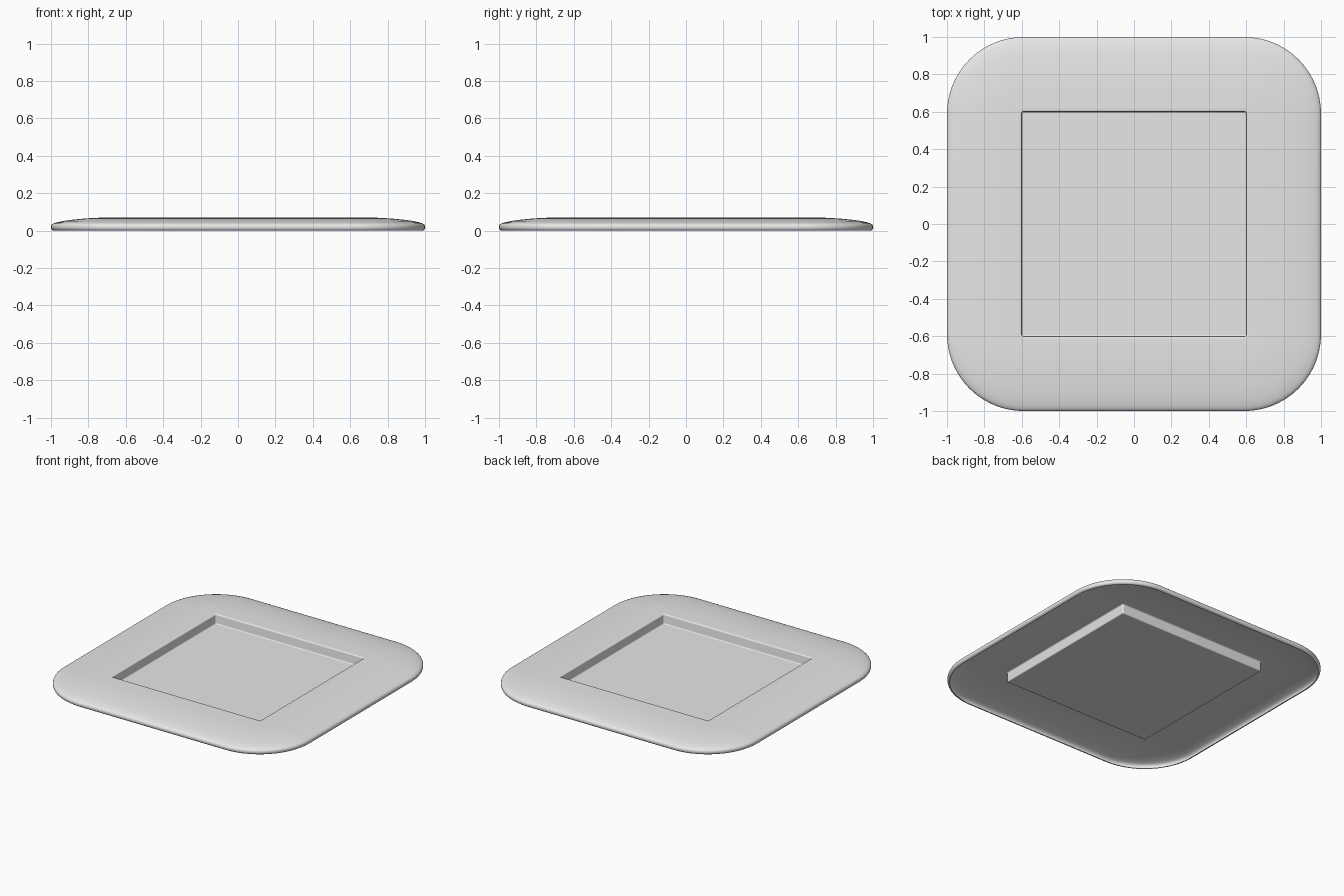
import bpy
import bmesh
from math import cos, sin, pi, radians

cube = bpy.data.objects.get("Cube")
if cube:
    bpy.data.objects.remove(cube, do_unlink=True)

# One plain grey for the whole tray
grey = bpy.data.materials.new("light_grey")
grey.use_nodes = True
colour = (0.8, 0.8, 0.8, 1)
grey.diffuse_color = colour
grey.node_tree.nodes["Principled BSDF"].inputs["Base Color"].default_value = colour

CORE = 0.59      # half width of the square the profile is swept around
STEPS = 14       # segments in each rounded corner

# Cross-section of the thin shell: (distance out from the core square, height)
floor_fillet = [(0.001, 0), (0.003, 0), (0.007, 0.001), (0.009, 0.004)]
wall = [(0.01, 0.008), (0.01, 0.062)]
lip = [(0.011, 0.066), (0.014, 0.069), (0.018, 0.07), (0.03, 0.07)]
slope = [(0.13, 0.07), (0.18, 0.068), (0.24, 0.064), (0.3, 0.058),
         (0.35, 0.051), (0.385, 0.043)]
rim = [(0.4, 0.037), (0.407, 0.031), (0.41, 0.024), (0.41, 0.014),
       (0.407, 0.006), (0.4, 0.001), (0.392, 0)]
profile = floor_fillet + wall + lip + slope + rim


def ring(bm, dist, z):
    """Rounded square at a given distance outside the core square."""
    verts = []
    for quarter in range(4):
        mid = quarter * pi / 2 + pi / 4
        cx = CORE if cos(mid) > 0 else -CORE
        cy = CORE if sin(mid) > 0 else -CORE
        for i in range(STEPS + 1):
            a = (quarter + i / STEPS) * pi / 2
            verts.append(bm.verts.new((cx + dist * cos(a), cy + dist * sin(a), z)))
    return verts


# Tray: sunken square floor, upright wall, broad sloping border, rolled rim
bm = bmesh.new()
rings = [ring(bm, d, z) for d, z in profile]
bm.faces.new(rings[0])
for inner, outer in zip(rings, rings[1:]):
    for i in range(len(inner)):
        j = (i + 1) % len(inner)
        bm.faces.new((inner[i], outer[i], outer[j], inner[j]))

mesh = bpy.data.meshes.new("square_tray")
bm.to_mesh(mesh)
bm.free()
mesh.materials.append(grey)
tray = bpy.data.objects.new("square_tray", mesh)
bpy.context.collection.objects.link(tray)

bpy.ops.object.select_all(action='DESELECT')
tray.select_set(True)
bpy.context.view_layer.objects.active = tray
bpy.ops.object.shade_smooth_by_angle(angle=radians(50))
